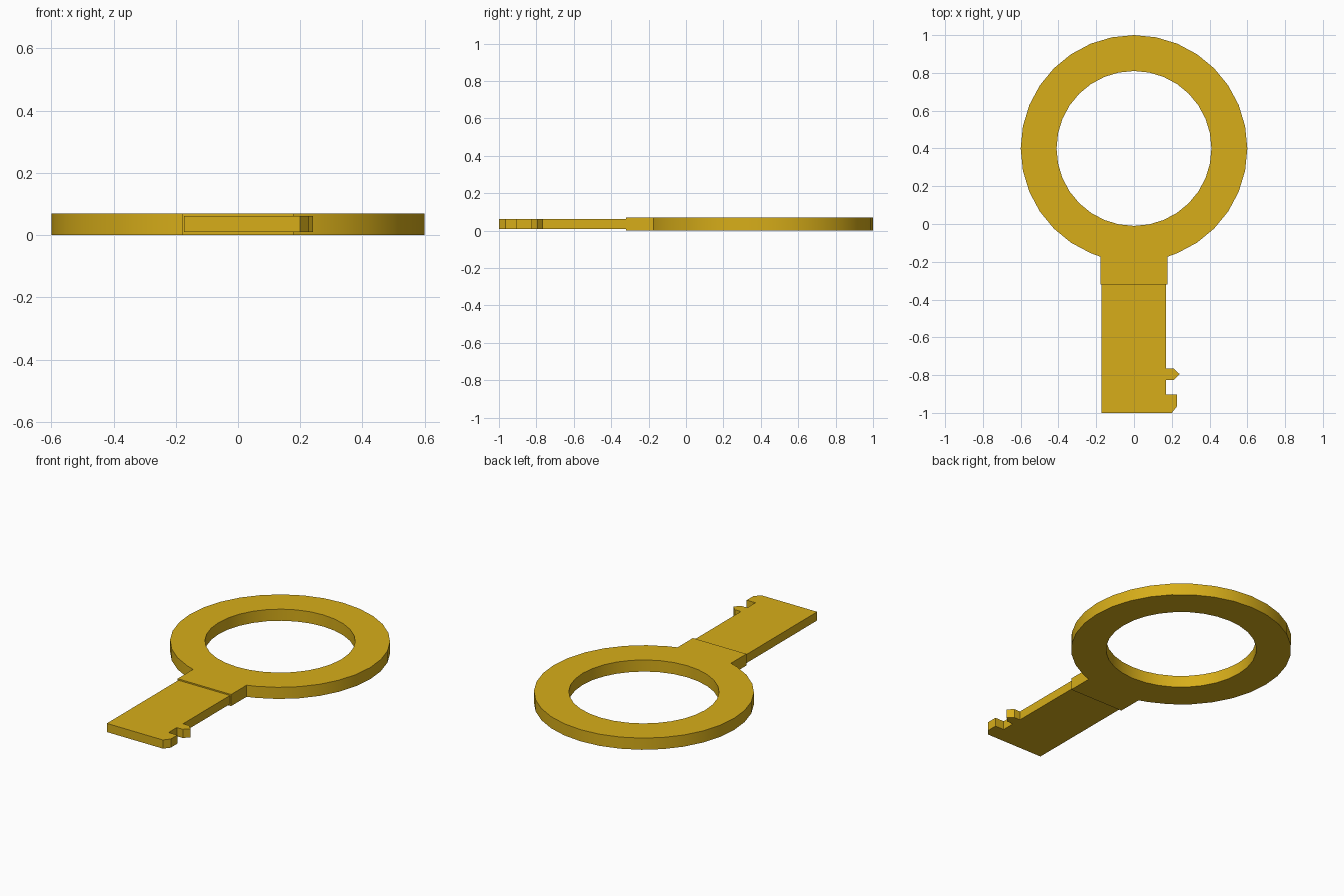
import bpy, bmesh, math

if "Cube" in bpy.data.objects:
    bpy.data.objects.remove(bpy.data.objects["Cube"])

gold = bpy.data.materials.new("gold")
gold.diffuse_color = (0.68, 0.42, 0.01, 1)
gold.use_nodes = True
gold.node_tree.nodes["Principled BSDF"].inputs["Base Color"].default_value = gold.diffuse_color


def plate(name, loops, z0, z1):
    """Fill the outline loops (the later ones are holes) and extrude upward."""
    bm = bmesh.new()
    edges = []
    for loop in loops:
        vs = [bm.verts.new((x, y, z0)) for x, y in loop]
        edges += [bm.edges.new((a, b)) for a, b in zip(vs, vs[1:] + vs[:1])]
    bmesh.ops.triangle_fill(bm, edges=edges, use_beauty=True, normal=(0, 0, 1))
    ext = bmesh.ops.extrude_face_region(bm, geom=bm.faces[:], use_keep_orig=True)
    top = [g for g in ext["geom"] if isinstance(g, bmesh.types.BMVert)]
    bmesh.ops.translate(bm, verts=top, vec=(0, 0, z1 - z0))
    bmesh.ops.recalc_face_normals(bm, faces=bm.faces[:])
    me = bpy.data.meshes.new(name)
    bm.to_mesh(me)
    bm.free()
    ob = bpy.data.objects.new(name, me)
    bpy.context.collection.objects.link(ob)
    me.materials.append(gold)
    bpy.ops.object.select_all(action='DESELECT')
    ob.select_set(True)
    bpy.context.view_layer.objects.active = ob
    bpy.ops.object.shade_smooth_by_angle(angle=math.radians(30))


def arc(r, first, last, n=32):
    return [(r * math.cos(math.tau * k / n), 0.4 + r * math.sin(math.tau * k / n))
            for k in range(first, last + 1)]


# Ring-shaped bow with its collar in one outline
w = 0.178
y_join = 0.4 - math.sqrt(0.36 - w * w)
outer = [(w, -0.32), (w, y_join)] + arc(0.6, -6, 22) + [(-w, y_join), (-w, -0.32)]
plate("bow_and_collar", [outer, arc(0.41, 0, 31)], 0.0, 0.07)

# Thinner blade with a pointed tooth and a chamfered end tooth
blade = [(-0.173, -0.32), (-0.173, -1), (0.20, -1), (0.228, -0.965),
         (0.228, -0.903), (0.17, -0.903), (0.17, -0.825), (0.21, -0.825),
         (0.241, -0.794), (0.21, -0.765), (0.17, -0.765), (0.17, -0.32)]
plate("blade", [blade], 0.01, 0.062)
